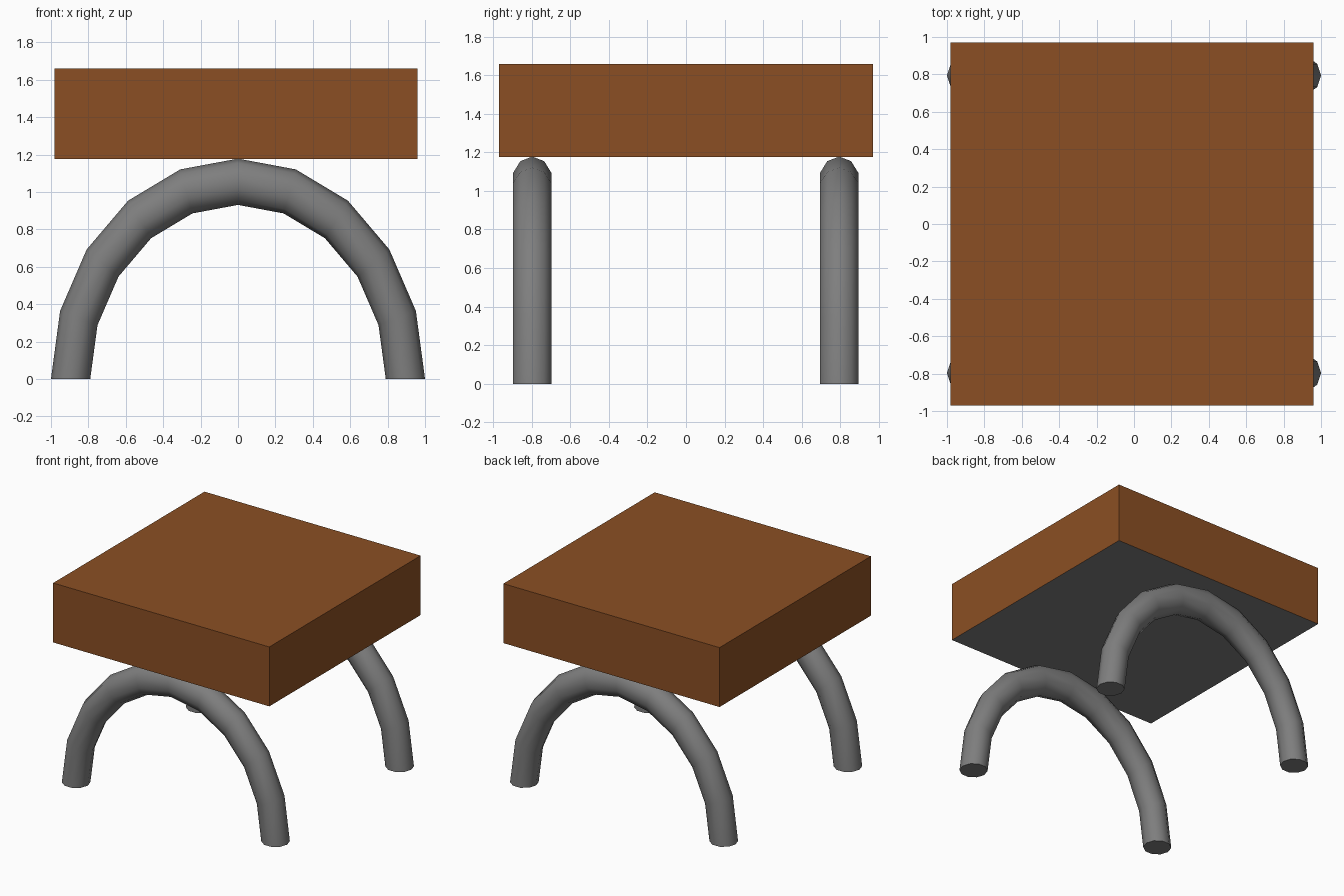
import bpy, bmesh, math

if "Cube" in bpy.data.objects:
    bpy.data.objects.remove(bpy.data.objects["Cube"])


def material(name, rgb):
    m = bpy.data.materials.new(name)
    m.diffuse_color = (*rgb, 1)
    m.use_nodes = True
    m.node_tree.nodes["Principled BSDF"].inputs["Base Color"].default_value = m.diffuse_color
    return m


brown = material("brown wood", (0.258, 0.078, 0.017))
grey = material("grey metal", (0.21, 0.21, 0.21))


def add_object(name, bm, mats):
    bmesh.ops.recalc_face_normals(bm, faces=bm.faces[:])
    me = bpy.data.meshes.new(name)
    for m in mats:
        me.materials.append(m)
    bm.to_mesh(me)
    bm.free()
    ob = bpy.data.objects.new(name, me)
    bpy.context.collection.objects.link(ob)
    return ob


# Seat: thick block with a grey underside
bm = bmesh.new()
bmesh.ops.create_cube(bm, size=1)
for v in bm.verts:
    v.co.x = -0.01 + v.co.x * 1.94
    v.co.y = v.co.y * 1.94
    v.co.z = 1.418 + v.co.z * 0.482
bm.normal_update()
seat = add_object("seat", bm, [brown, grey])
for p in seat.data.polygons:
    p.material_index = 1 if p.normal.z < -0.5 else 0


# Arched legs: half of a ten-sided ring, stretched upwards
def arch(name, y, major=0.895, minor=0.105, stretch=1.178, steps=10, sides=10):
    bm = bmesh.new()
    rings = []
    for i in range(steps + 1):
        a = math.pi * i / steps
        ring = []
        for j in range(sides):
            b = 2 * math.pi * j / sides
            r = major + minor * math.cos(b)
            ring.append(bm.verts.new((r * math.cos(a), y + minor * math.sin(b),
                                      r * math.sin(a) * stretch)))
        rings.append(ring)
    for r0, r1 in zip(rings, rings[1:]):
        for j in range(sides):
            k = (j + 1) % sides
            bm.faces.new((r0[j], r0[k], r1[k], r1[j]))
    bm.faces.new(rings[0])
    bm.faces.new(rings[-1])
    ob = add_object(name, bm, [grey])
    bpy.ops.object.select_all(action='DESELECT')
    ob.select_set(True)
    bpy.context.view_layer.objects.active = ob
    bpy.ops.object.shade_smooth_by_angle(angle=math.radians(50))


arch("front_arch_leg", -0.797)
arch("back_arch_leg", 0.794)
